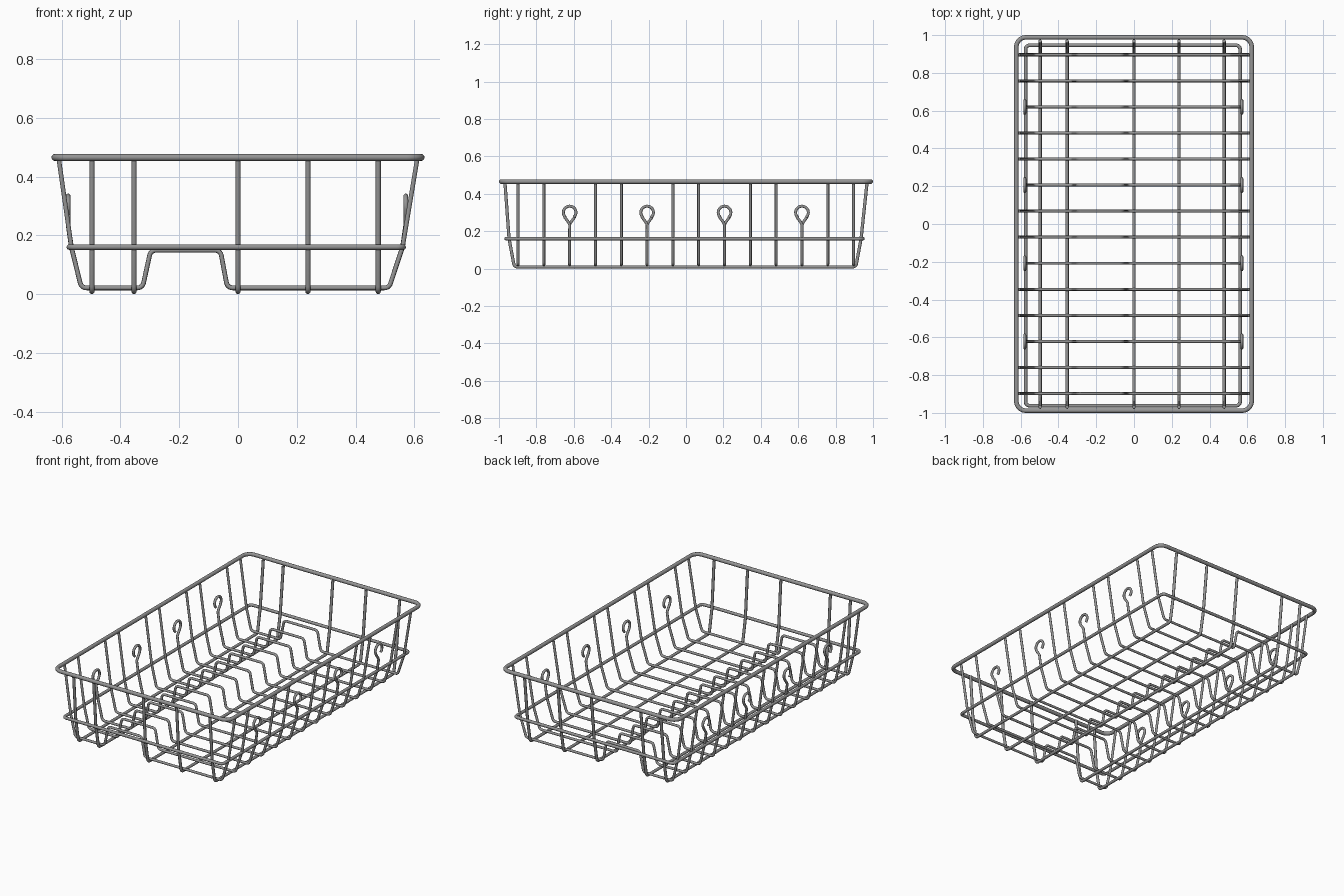
import bpy
from math import sin, cos, tan, pi, radians
from mathutils import Vector

if "Cube" in bpy.data.objects:
    bpy.data.objects.remove(bpy.data.objects["Cube"])

# Dark grey metal
steel = bpy.data.materials.new("steel_grey")
steel.diffuse_color = (0.3, 0.3, 0.3, 1)
steel.use_nodes = True
steel.node_tree.nodes["Principled BSDF"].inputs["Base Color"].default_value = steel.diffuse_color


def rounded(points, radius, closed=False, steps=6):
    """Replace the corners of a polyline by arcs of the given radius."""
    pts = [Vector(p) for p in points]
    n, out = len(pts), []
    for i, p in enumerate(pts):
        if not closed and i in (0, n - 1):
            out.append(p)
            continue
        a, b = pts[i - 1] - p, pts[(i + 1) % n] - p
        ang = a.angle(b)
        if ang > radians(172):
            out.append(p)
            continue
        d = min(radius / tan(ang / 2), a.length * 0.48, b.length * 0.48)
        r = d * tan(ang / 2)
        a.normalize()
        b.normalize()
        centre = p + (a + b).normalized() * (r / sin(ang / 2))
        s, e = p + a * d - centre, p + b * d - centre
        sweep = pi - ang
        for k in range(steps + 1):
            t = k / steps
            out.append(centre + (s * sin((1 - t) * sweep) + e * sin(t * sweep)) / sin(sweep))
    return out


def wire(name, points, radius, closed=False, res=3):
    """Round wire swept along a path."""
    cu = bpy.data.curves.new(name, 'CURVE')
    cu.dimensions = '3D'
    cu.bevel_depth = radius
    cu.bevel_resolution = res
    cu.use_fill_caps = True
    cu.materials.append(steel)
    sp = cu.splines.new('POLY')
    sp.points.add(len(points) - 1)
    for q, p in zip(sp.points, points):
        q.co = (*p, 1)
    sp.use_cyclic_u = closed
    ob = bpy.data.objects.new(name, cu)
    bpy.context.collection.objects.link(ob)
    bpy.ops.object.select_all(action='DESELECT')
    ob.select_set(True)
    bpy.context.view_layer.objects.active = ob
    bpy.ops.object.convert(target='MESH')
    bpy.ops.object.shade_smooth_by_angle(angle=radians(50))
    return ob


def ring(name, cx, cy, hx, hy, z, corner, radius):
    pts = [(cx - hx, cy - hy, z), (cx + hx, cy - hy, z),
           (cx + hx, cy + hy, z), (cx - hx, cy + hy, z)]
    wire(name, rounded(pts, corner, True, 8), radius, True, 4)


# Top rim and middle band
ring("top_rim", 0, 0, 0.623, 0.988, 0.465, 0.05, 0.012)
ring("middle_band", -0.006, -0.008, 0.568, 0.954, 0.16, 0.022, 0.0095)

# Lengthwise wires
for i, x in enumerate((-0.497, -0.354, 0, 0.238, 0.477)):
    path = [(x, -0.968, 0.46), (x, -0.946, 0.16), (x, -0.918, 0.009),
            (x, 0.908, 0.009), (x, 0.936, 0.16), (x, 0.968, 0.46)]
    wire(f"long_wire_{i}", rounded(path, 0.022), 0.009)

# Floor profile of the crosswise wires, with the raised channel
FLOOR = [(-0.567, 0.16), (-0.533, 0.021), (-0.325, 0.021), (-0.297, 0.149),
         (-0.06, 0.149), (-0.036, 0.021), (0.514, 0.021), (0.560, 0.16)]


def hook(x, y, side):
    """Open eye at the end of a short wire, ordered upward from the stem."""
    pts = [(x, y, 0.235), (x, y - side * 0.008, 0.250), (x, y - side * 0.025, 0.273)]
    for k in range(15):
        a = radians(195 - k * 17.5)
        pts.append((x, y + side * 0.034 * cos(a), 0.300 + 0.034 * sin(a)))
    return pts


# Crosswise wires: most reach the rim, every third ends in hooks
for i in range(14):
    y = -0.898 + i * 0.138
    floor = [(x, y, z) for x, z in FLOOR]
    if i in (2, 5, 8, 11):
        ends = [(-0.578, y, 0.235)] + floor + [(0.571, y, 0.235)]
        path = hook(-0.578, y, -1)[:0:-1] + rounded(ends, 0.022) + hook(0.571, y, 1)[1:]
        wire(f"hooked_cross_wire_{i}", path, 0.008)
    else:
        ends = [(-0.61, y, 0.46)] + floor + [(0.61, y, 0.46)]
        wire(f"cross_wire_{i}", rounded(ends, 0.022), 0.008)
